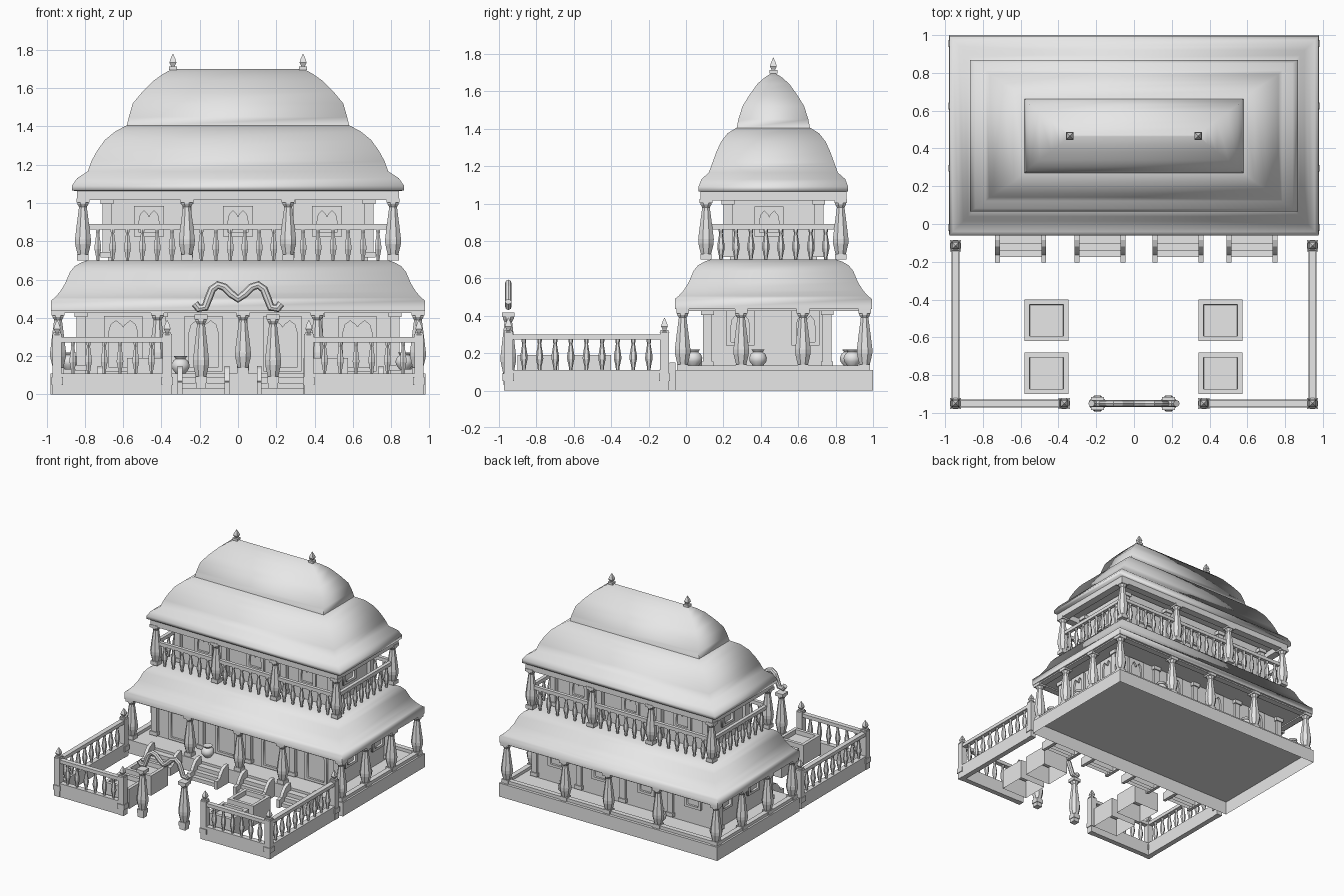
import bpy, bmesh, math
from mathutils import Vector, Matrix

cube = bpy.data.objects.get("Cube")
if cube:
    bpy.data.objects.remove(cube)

stone = bpy.data.materials.new("grey_stone")
stone.use_nodes = True
stone.diffuse_color = (0.8, 0.8, 0.8, 1)
stone.node_tree.nodes["Principled BSDF"].inputs["Base Color"].default_value = (0.8, 0.8, 0.8, 1)
CY = 0.467


def add(name, data, loc=(0, 0, 0), turn=0.0):
    ob = bpy.data.objects.new(name, data)
    ob.location = loc
    ob.rotation_euler.z = turn
    if not data.materials:
        data.materials.append(stone)
    bpy.context.collection.objects.link(ob)
    return ob


def finish(name, bm):
    bmesh.ops.recalc_face_normals(bm, faces=bm.faces)
    me = bpy.data.meshes.new(name)
    bm.to_mesh(me)
    bm.free()
    return me


def smooth(ob, angle):
    bpy.ops.object.select_all(action='DESELECT')
    ob.select_set(True)
    bpy.context.view_layer.objects.active = ob
    bpy.ops.object.shade_smooth_by_angle(angle=math.radians(angle))


def into(bm, x0, x1, y0, y1, z0, z1, open_below=False):
    m = Matrix.Translation(((x0 + x1) / 2, (y0 + y1) / 2, (z0 + z1) / 2))
    m = m @ Matrix.Diagonal((x1 - x0, y1 - y0, z1 - z0, 1))
    verts = bmesh.ops.create_cube(bm, size=1, matrix=m)["verts"]
    if open_below:
        faces = {f for v in verts for f in v.link_faces}
        low = min(faces, key=lambda f: f.calc_center_median().z)
        bmesh.ops.delete(bm, geom=[low], context='FACES_ONLY')


def box(name, *b):
    bm = bmesh.new()
    into(bm, *b)
    return add(name, finish(name, bm))


def lathe(name, profile, sides=8, blocks=()):
    """Turned shape from (radius, z) pairs, plus square blocks (half width, z0, z1)."""
    bm = bmesh.new()
    rings = [[bm.verts.new((r * math.cos(a), r * math.sin(a), z))
              for a in ((k + 0.5) * math.tau / sides for k in range(sides))] for r, z in profile]
    for lo, hi in zip(rings, rings[1:]):
        for k in range(sides):
            bm.faces.new((lo[k], lo[k - 1], hi[k - 1], hi[k]))
    bm.faces.new(rings[0])
    bm.faces.new(rings[-1])
    for h, z0, z1 in blocks:
        into(bm, -h, h, -h, h, z0, z1)
    return finish(name, bm)


def loft(name, rows):
    """Rectangular sections (half x, half y, z) stacked into a roof."""
    bm = bmesh.new()
    rings = [[bm.verts.new((sx * hx, CY + sy * hy, z))
              for sx, sy in ((-1, -1), (1, -1), (1, 1), (-1, 1))] for hx, hy, z in rows]
    for lo, hi in zip(rings, rings[1:]):
        for k in range(4):
            bm.faces.new((lo[k - 1], lo[k], hi[k], hi[k - 1]))
    bm.faces.new(rings[0])
    bm.faces.new(rings[-1])
    smooth(add(name, finish(name, bm)), 86)


def ring(name, hx, hy, t, z0, z1):
    """Rectangular band of square bars."""
    bm = bmesh.new()
    for s in (-1, 1):
        into(bm, -hx - t, hx + t, CY + s * hy - t, CY + s * hy + t, z0, z1)
        into(bm, s * hx - t, s * hx + t, CY - hy + t, CY + hy - t, z0, z1)
    add(name, finish(name, bm))


def row(name, mesh, a, b, n, z):
    """n copies spaced evenly strictly between a and b."""
    for i in range(n):
        p = Vector(a).lerp(Vector(b), (i + 1) / (n + 1))
        add(name, mesh, (p.x, p.y, z))


# Turned parts
pillar = lathe("pillar", [(.028, .025), (.034, .045), (.044, .085), (.045, .11), (.036, .18),
                          (.024, .265), (.022, .28), (.032, .295), (.032, .305)],
               8, [(.03, 0, .03), (.034, .302, .325)])
baluster = lathe("baluster", [(.009, 0), (.011, .02), (.02, .06), (.019, .08),
                              (.009, .14), (.012, .152), (.012, .165)], 6)
finial = lathe("finial", [(.012, .015), (.014, .022), (.026, .038), (.018, .058), (.001, .085)],
               4, [(.021, 0, .018)])
pot = lathe("pot", [(.026, 0), (.046, .025), (.049, .045), (.04, .066), (.026, .076), (.037, .09), (.026, .088)], 12)
pilaster = lathe("pilaster", [(.034, 0), (.034, .31)], 4, [(.032, 0, .03), (.034, .28, .31)])

# Hollow platform and raised edge
bm = bmesh.new()
into(bm, -.98, .98, -.055, 1.0, 0, .11, True)
add("platform", finish("platform", bm))
for s in (-1, 1):
    box("side_curb", s * .945 - .02, s * .945 + .02, -.02, .957, .11, .135)
box("back_curb", -.945, .945, .937, .977, .11, .135)

# Rooms
box("lower_room", -.80, .80, .12, .76, .11, .45)
box("upper_room", -.68, .68, .235, .70, .69, 1.05)
for x in (-.82, -.4, .026, .42, .82):
    for y in (.115, .755):
        add("lower_pilaster", pilaster, (x, y, .125))
for x in (-.685, -.267, .267, .685):
    for y in (.225, .71):
        add("upper_pilaster", pilaster, (x, y, .715))

# Roofs
lower = [(0, .435), (0, .49), (.02, .505), (.047, .535), (.075, .58), (.10, .64), (.125, .67), (.16, .69), (.19, .70)]
loft("lower_roof", [(.978 - d, .527 - d, z) for d, z in lower])
loft("upper_roof", [(.80, .35, 1.06), (.868, .40, 1.065), (.868, .40, 1.09), (.84, .385, 1.13), (.785, .345, 1.165),
                    (.765, .325, 1.22), (.735, .305, 1.275), (.695, .28, 1.33), (.64, .245, 1.375), (.582, .197, 1.405)])
loft("crown_roof", [(.582, .197, 1.40), (.57, .187, 1.45), (.55, .165, 1.52), (.50, .128, 1.58),
                    (.44, .085, 1.64), (.39, .045, 1.675), (.345, .004, 1.70)])
ring("upper_beam", .81, .36, .03, 1.015, 1.065)
ring("lower_beam", .94, .487, .025, .425, .45)
for x in (-.34, .34):
    add("roof_finial", finial, (x, CY, 1.695))

# Lower pillars
for x in (-.94, -.42, .026, .414, .94):
    for y in (-.018, .955):
        add("lower_pillar", pillar, (x, y, .11))
for x in (-.94, .94):
    for y in (.295, .625):
        add("lower_pillar", pillar, (x, y, .11))

# Upper pillars, handrail and balusters
xs = (-.81, -.267, .262, .81)
ring("upper_handrail", .81, .36, .014, .862, .89)
for y in (CY - .36, CY + .36):
    for x in xs:
        add("upper_pillar", pillar, (x, y, .70))
    for a, b in zip(xs, xs[1:]):
        row("upper_baluster", baluster, (a, y, 0), (b, y, 0), 6, .70)
for x in (-.81, .81):
    row("upper_baluster", baluster, (x, CY - .36, 0), (x, CY + .36, 0), 8, .70)


# Windows and doors: a rectangular frame with a scalloped opening
def frame(name, w, h):
    cu = bpy.data.curves.new(name, 'CURVE')
    cu.dimensions, cu.fill_mode, cu.extrude = '2D', 'BOTH', .01
    a, t, u = w / 2, h - .025, w / 2 - .025
    arch = [(u, t - .06), (u * .85, t - .02), (u * .5, t), (u * .15, t - .02), (0, t - .035)]
    inner = [(-u, .02), (u, .02)] + arch + [(-x, y) for x, y in arch[-2::-1]]
    for pts in ([(-a, 0), (a, 0), (a, h), (-a, h)], inner):
        sp = cu.splines.new('POLY')
        sp.points.add(len(pts) - 1)
        sp.use_cyclic_u = True
        for p, (x, y) in zip(sp.points, pts):
            p.co = (x, y, 0, 1)
    ob = add(name, cu)
    me = bpy.data.meshes.new_from_object(ob.evaluated_get(bpy.context.evaluated_depsgraph_get()))
    bpy.data.objects.remove(ob)
    me.transform(Matrix.Rotation(math.pi / 2, 4, 'X'))
    me.name = name
    return me


door, window, small = frame("door_frame", .2, .29), frame("window_frame", .15, .185), frame("upper_window", .155, .16)
stairs_x = (-.60, -.18, .233, .624)
for x in stairs_x:
    add("door_frame", door, (x, .113, .12))
    add("back_window", window, (x, .767, .24), math.pi)
for s in (-1, 1):
    for y in (.29, .64):
        add("side_window", window, (s * .807, y, .24), s * math.pi / 2)
    add("upper_side_window", small, (s * .687, .445, .825), s * math.pi / 2)
for x in (-.465, 0, .465):
    add("upper_front_window", small, (x, .228, .825))
    add("upper_back_window", small, (x, .707, .825), math.pi)

# Stairs with curved cheeks
for x in stairs_x:
    bm = bmesh.new()
    for i, y in enumerate((-.175, -.14, -.105)):
        into(bm, x - .115, x + .115, y, y + (.05 if i == 2 else .035), 0, .03 * (i + 1), True)
    for s in (-1, 1):
        side = [(-.055, 0), (-.055, .15), (-.085, .15), (-.12, .135), (-.15, .10), (-.165, .07), (-.205, .065), (-.205, 0)]
        f = bm.faces.new([bm.verts.new((x + s * .122 - .013, y, z)) for y, z in side])
        new = bmesh.ops.extrude_face_region(bm, geom=[f])["geom"]
        bmesh.ops.translate(bm, vec=(.026, 0, 0), verts=[v for v in new if isinstance(v, bmesh.types.BMVert)])
    add("stairs", finish("stairs", bm))

# Pots
for x, y in ((-.30, .04), (.88, .385), (.47, .89), (-.39, .89), (-.88, .87), (.87, .04)):
    smooth(add("pot", pot, (x, y, .13 if abs(x) > .35 else .11)), 50)

# Garden fence
fence_post = lathe("fence_post", [(.03, .31), (.02, .32)], 8, [(.024, 0, .315), (.03, .05, .09)])
for s in (-1, 1):
    corner, back, front = (s * .945, -.95, 0), (s * .945, -.115, 0), (s * .37, -.95, 0)
    for p in (corner, back, front):
        add("fence_post", fence_post, p)
        add("fence_finial", finial, (p[0], p[1], .305))
    for part, z0, z1, t in (("fence_plinth", 0, .11, .021), ("fence_rail", .272, .30, .019)):
        box("side_" + part, s * .945 - t, s * .945 + t, -.96, -.1, z0, z1)
        xa, xb = sorted((s * .37, s * .945))
        box("front_" + part, xa, xb, -.95 - t, -.95 + t, z0, z1)
    row("fence_baluster", baluster, corner, back, 9, .11)
    row("fence_baluster", baluster, corner, front, 6, .11)

# Hollow planters with a flat rim and sunken top
for x in (-.463, .458):
    for y in (-.51, -.79):
        bm = bmesh.new()
        into(bm, x - .116, x + .116, y - .11, y + .11, .03, .19, True)
        top = max(bm.faces, key=lambda f: f.calc_center_median().z)
        bmesh.ops.inset_region(bm, faces=[top], thickness=.037)
        bmesh.ops.inset_region(bm, faces=[top], thickness=.002)
        bmesh.ops.translate(bm, vec=(0, 0, -.035), verts=top.verts)
        add("planter", finish("planter", bm))

# Garden gate
for x in (-.193, .183):
    add("gate_pillar", pillar, (x, -.95, .06)).scale.z = 1.1
    box("gate_foot", x - .025, x + .025, -.975, -.925, .03, .07)
half = [(.225, .475), (.205, .45), (.172, .455), (.155, .50), (.135, .55), (.105, .572), (.07, .56), (.035, .525), (0, .50)]
path = [(-x, z) for x, z in half] + half[-2::-1]
bm = bmesh.new()
rings = []
for i, (x, z) in enumerate(path):
    a, b = Vector(path[max(i - 1, 0)]), Vector(path[min(i + 1, len(path) - 1)])
    n = Vector((a.y - b.y, b.x - a.x)).normalized() * .021
    turns = [k * math.tau / 8 for k in range(8)]
    rings.append([bm.verts.new((x + math.cos(t) * n.x, -.95 + .018 * math.sin(t), z + math.cos(t) * n.y)) for t in turns])
for p, q in zip(rings, rings[1:]):
    for k in range(8):
        bm.faces.new((p[k - 1], p[k], q[k], q[k - 1]))
bm.faces.new(rings[0])
bm.faces.new(rings[-1])
add("gate_arch", finish("gate_arch", bm))
